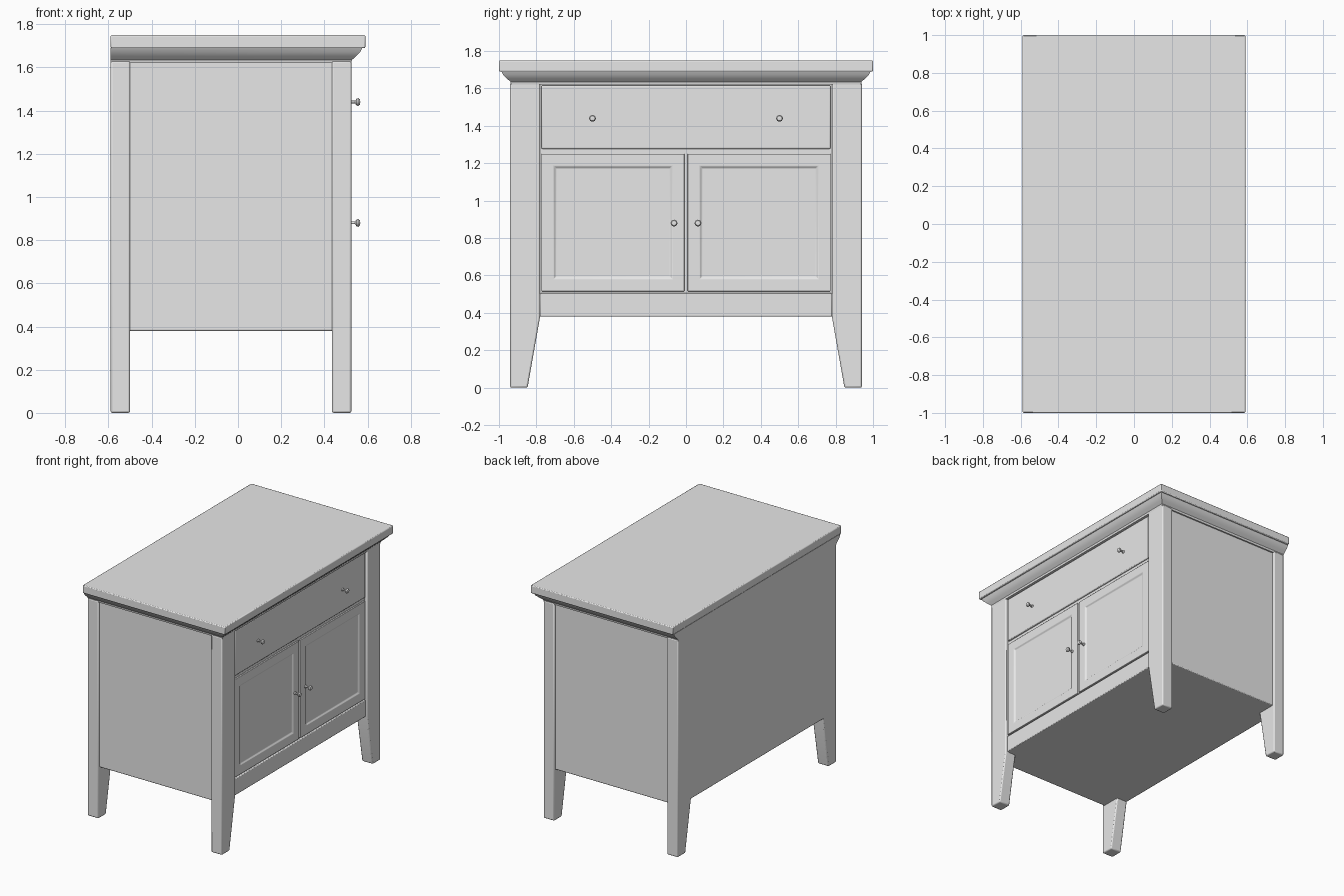
import bpy, bmesh, math
from mathutils import Vector

cube = bpy.data.objects.get("Cube")
if cube:
    bpy.data.objects.remove(cube, do_unlink=True)

paint = bpy.data.materials.new("plain_grey")
paint.use_nodes = True
paint.diffuse_color = (0.8, 0.8, 0.8, 1)
paint.node_tree.nodes["Principled BSDF"].inputs["Base Color"].default_value = paint.diffuse_color

BACK, FRONT = -0.59, 0.525      # cabinet depth along x, doors face +x
BASE, CROWN = 0.38, 1.63        # carcass bottom and top
POST = 0.78                     # inner edge of the posts


def finish(name, bm, bevel=0.0):
    bmesh.ops.recalc_face_normals(bm, faces=bm.faces[:])
    mesh = bpy.data.meshes.new(name)
    bm.to_mesh(mesh)
    bm.free()
    mesh.materials.append(paint)
    obj = bpy.data.objects.new(name, mesh)
    bpy.context.collection.objects.link(obj)
    if bevel:
        mod = obj.modifiers.new("soft_edges", "BEVEL")
        mod.width, mod.segments = bevel, 2
        mod.limit_method = "ANGLE"
    bpy.ops.object.select_all(action="DESELECT")
    obj.select_set(True)
    bpy.context.view_layer.objects.active = obj
    bpy.ops.object.shade_smooth_by_angle(angle=math.radians(35))
    return obj


def loft(rings):
    """Join equal rings of points into a closed solid."""
    bm = bmesh.new()
    loops = [[bm.verts.new(p) for p in ring] for ring in rings]
    n = len(loops[0])
    for a, b in zip(loops, loops[1:]):
        for i in range(n):
            j = (i + 1) % n
            bm.faces.new((a[i], a[j], b[j], b[i]))
    bm.faces.new(loops[0][::-1])
    bm.faces.new(loops[-1])
    bmesh.ops.recalc_face_normals(bm, faces=bm.faces[:])
    return bm


def prism(outline, x0, x1):
    """Extrude a (y, z) outline along x."""
    return loft([[(x, y, z) for y, z in outline] for x in (x0, x1)])


def box(x0, x1, y0, y1, z0, z1):
    return prism([(y0, z0), (y1, z0), (y1, z1), (y0, z1)], x0, x1)


# Carcass with recessed side panels
finish("carcass", box(BACK + 0.001, 0.497, -0.924, 0.924, BASE, CROWN + 0.02), 0.006)

# Top board and its crown moulding, flush at the back
def slab(x, y, z):
    return [(BACK, -y, z), (x, -y, z), (x, y, z), (BACK, y, z)]

finish("top_board", loft([slab(0.59, 1.0, 1.69), slab(0.59, 1.0, 1.75)]), 0.006)
cove = [(0.0, 1.62), (0.003, 1.635), (0.022, 1.652), (0.042, 1.672), (0.052, 1.692)]
finish("crown_moulding", loft([slab(FRONT + d, 0.935 + d, z) for d, z in cove]))

# Posts running down into tapered feet
for side, s in (("left", 1), ("right", -1)):
    outline = [(s * y, z) for y, z in
               ((0.94, 0), (0.847, 0), (POST, BASE), (POST, CROWN), (0.94, CROWN))]
    for end, x0, x1 in (("front", 0.435, FRONT), ("back", BACK, -0.5)):
        finish(f"{end}_{side}_post", prism(outline, x0, x1), 0.008)

# Rails and drawer front
finish("bottom_rail", box(0.4, 0.514, -POST, POST, BASE, 0.505), 0.005)
finish("middle_rail", box(0.4, 0.503, -POST, POST, 1.24, 1.29))
finish("drawer_front", box(0.4, 0.516, -0.773, 0.773, 1.277, 1.615), 0.006)

# Doors with a sunk, sloped-edge panel
for side, s in (("left", 1), ("right", -1)):
    y0, y1 = sorted((s * 0.008, s * 0.773))
    bm = box(0.4, 0.514, y0, y1, 0.515, 1.25)
    face = max(bm.faces, key=lambda f: f.calc_center_median().x)
    bmesh.ops.inset_region(bm, faces=[face], thickness=0.092)
    bmesh.ops.inset_region(bm, faces=[face], thickness=0.018, depth=-0.009)
    finish(f"{side}_door", bm, 0.003)

# Turned knobs
knob_profile = [(0, 0), (0.011, 0), (0.011, 0.004), (0.006, 0.01), (0.006, 0.028),
                (0.016, 0.036), (0.018, 0.043), (0.013, 0.05), (0, 0.053)]


def knob(name, y, z):
    bm = bmesh.new()
    centre = Vector((0.514, y, z))
    verts = [bm.verts.new(centre + Vector((h, r, 0))) for r, h in knob_profile]
    edges = [bm.edges.new(pair) for pair in zip(verts, verts[1:])]
    bmesh.ops.spin(bm, geom=verts + edges, cent=centre, axis=(1, 0, 0),
                   angle=math.tau, steps=16)
    bmesh.ops.remove_doubles(bm, verts=bm.verts[:], dist=0.0002)
    finish(name, bm)


for side, s in (("left", 1), ("right", -1)):
    knob(f"{side}_drawer_knob", s * 0.5, 1.44)
    knob(f"{side}_door_knob", s * 0.064, 0.88)
